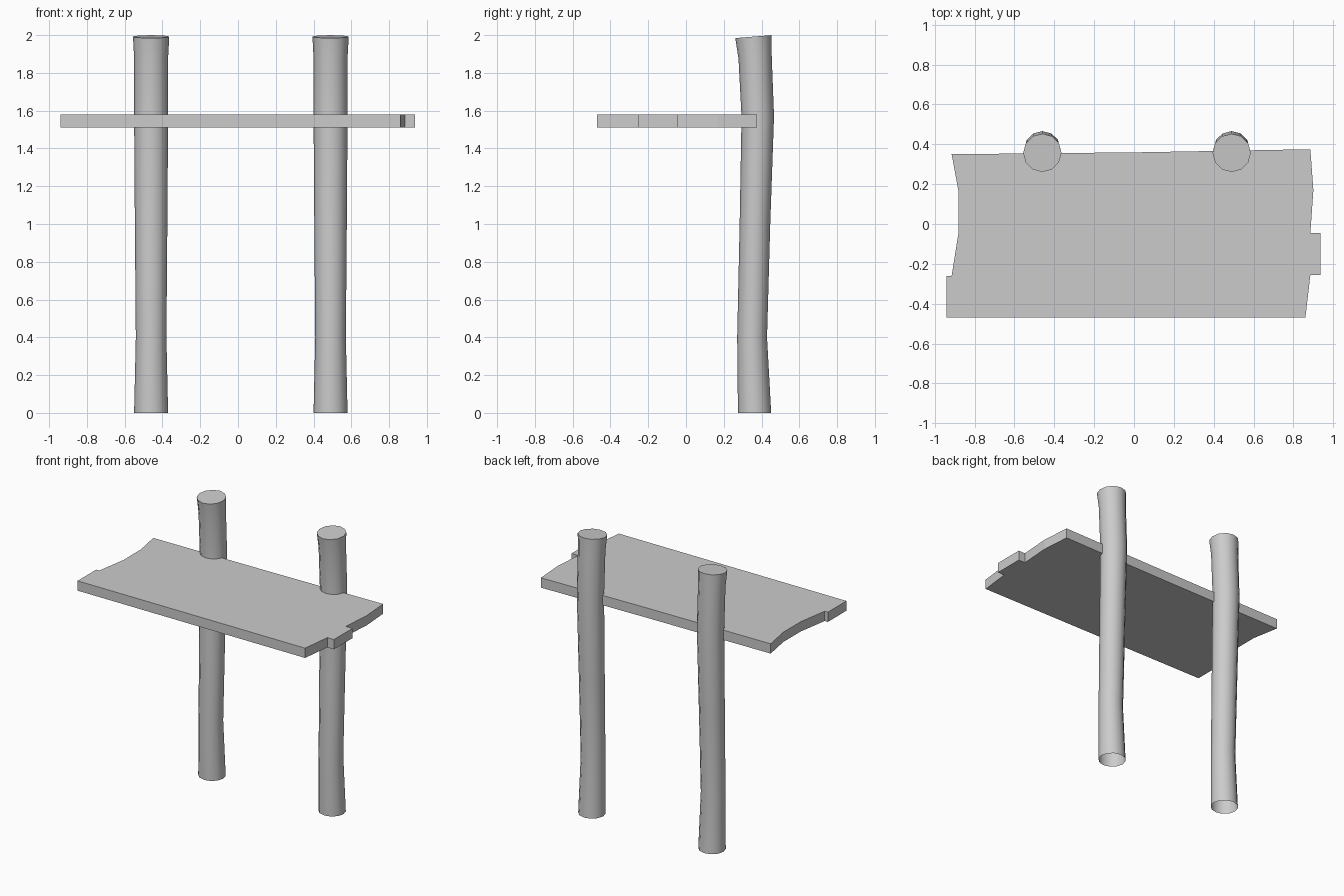
import bpy, bmesh
from math import sin, cos, pi, radians

if "Cube" in bpy.data.objects:
    bpy.data.objects.remove(bpy.data.objects["Cube"])

SIDES = 12


def finish(name, bm):
    bmesh.ops.recalc_face_normals(bm, faces=bm.faces)
    mesh = bpy.data.meshes.new(name)
    bm.to_mesh(mesh)
    bm.free()
    ob = bpy.data.objects.new(name, mesh)
    bpy.context.collection.objects.link(ob)
    return ob


# Crooked post: (z, centre y, radius x, radius y, tilt), open at the bottom
RINGS = [
    (0.0, 0.363, 0.090, 0.088, 0.0),
    (0.40, 0.350, 0.081, 0.079, 0.0),
    (1.00, 0.365, 0.086, 0.081, 0.0),
    (1.57, 0.380, 0.090, 0.086, 0.0),
    (1.88, 0.366, 0.090, 0.088, 0.06),
    (1.992, 0.357, 0.096, 0.096, 0.08),
]


def make_post(name, x):
    bm = bmesh.new()
    loops = []
    for z, y, rx, ry, tilt in RINGS:
        loop = []
        for i in range(SIDES):
            a = 2 * pi * i / SIDES
            dy = ry * sin(a)
            loop.append(bm.verts.new((x + rx * cos(a), y + dy, z + tilt * dy)))
        loops.append(loop)
    for lo, hi in zip(loops, loops[1:]):
        for i in range(SIDES):
            j = (i + 1) % SIDES
            bm.faces.new((lo[i], lo[j], hi[j], hi[i]))
    bm.faces.new(loops[-1])
    ob = finish(name, bm)
    bpy.context.view_layer.objects.active = ob
    ob.select_set(True)
    bpy.ops.object.shade_smooth_by_angle(angle=radians(40))
    ob.select_set(False)


make_post("left_post", -0.46)
make_post("right_post", 0.49)

# Sign board with ragged ends
OUTLINE = [
    (-0.94, -0.47), (0.86, -0.47), (0.885, -0.255), (0.937, -0.255),
    (0.937, -0.045), (0.885, -0.045), (0.90, 0.17), (0.885, 0.375),
    (0.04, 0.36), (-0.915, 0.35), (-0.88, 0.16), (-0.88, -0.04),
    (-0.915, -0.26), (-0.94, -0.26),
]
bm = bmesh.new()
base = bm.faces.new([bm.verts.new((x, y, 1.51)) for x, y in OUTLINE])
top = bmesh.ops.extrude_face_region(bm, geom=[base], use_keep_orig=True)
bmesh.ops.translate(bm, vec=(0, 0, 0.07),
                    verts=[v for v in top["geom"] if isinstance(v, bmesh.types.BMVert)])
finish("board", bm)
